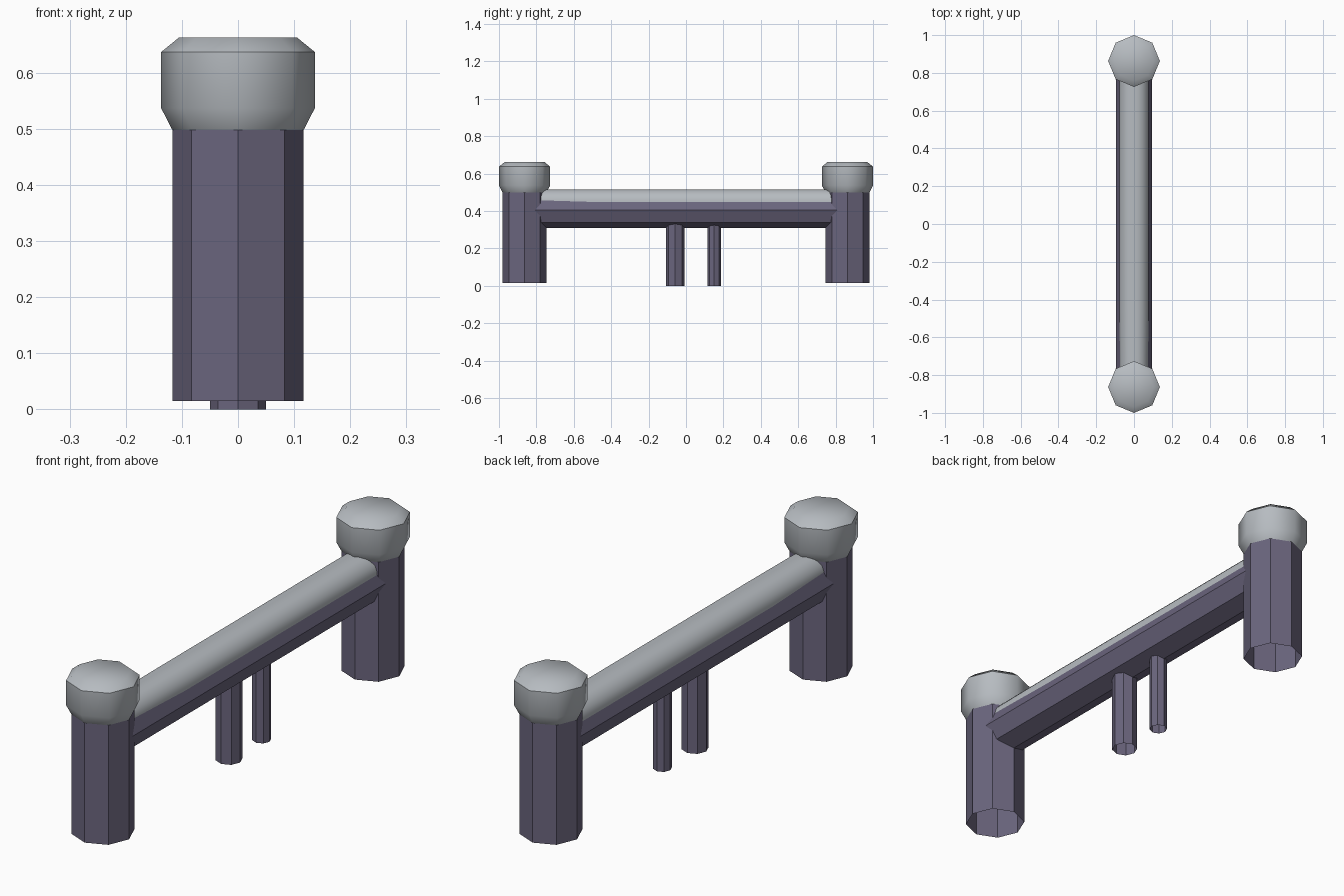
import bpy, math

if "Cube" in bpy.data.objects:
    bpy.data.objects.remove(bpy.data.objects["Cube"])

def material(name, rgb):
    m = bpy.data.materials.new(name)
    m.diffuse_color = (*rgb, 1)
    m.use_nodes = True
    m.node_tree.nodes["Principled BSDF"].inputs["Base Color"].default_value = m.diffuse_color
    return m

WOOD = material("dusky purple wood", (0.145, 0.130, 0.205))
SNOW = material("pale grey snow", (0.47, 0.50, 0.53))
POST_Y = 0.863

def make(name, verts, faces, mat, smooth=False):
    me = bpy.data.meshes.new(name)
    me.from_pydata(verts, [], faces)
    me.materials.append(mat)
    ob = bpy.data.objects.new(name, me)
    bpy.context.collection.objects.link(ob)
    if smooth:
        bpy.ops.object.select_all(action='DESELECT')
        ob.select_set(True)
        bpy.context.view_layer.objects.active = ob
        bpy.ops.object.shade_smooth_by_angle(angle=math.radians(48))
    return ob

def loft(name, rings, mat, smooth=False, cap_end=False):
    """Skin equal-length closed rings, ends left open unless capped."""
    n = len(rings[0])
    verts = [v for r in rings for v in r]
    faces = [(k*n + i, k*n + (i+1) % n, (k+1)*n + (i+1) % n, (k+1)*n + i)
             for k in range(len(rings) - 1) for i in range(n)]
    if cap_end:
        faces.append(tuple(range((len(rings) - 1) * n, len(rings) * n)))
    return make(name, verts, faces, mat, smooth)

def octagon(r):
    return [(r * math.cos(i * math.pi / 4), r * math.sin(i * math.pi / 4)) for i in range(8)]

def turned(name, y, profile, mat, **kw):
    """Upright octagonal part from (radius, height) pairs."""
    return loft(name, [[(a, y + b, z) for a, b in octagon(r)] for r, z in profile], mat, **kw)

# End posts with snow caps
for side, label in ((-1, "front"), (1, "back")):
    y = side * POST_Y
    turned(label + "_post", y, [(0.117, 0.015), (0.117, 0.51)], WOOD)
    turned(label + "_snow_cap", y,
           [(0.115, 0.495), (0.118, 0.50), (0.137, 0.537), (0.137, 0.637), (0.105, 0.663)],
           SNOW, smooth=True, cap_end=True)

# Small supports under the rail
turned("thick_support", -0.058, [(0.05, 0), (0.05, 0.34)], WOOD)
turned("thin_support", 0.151, [(0.035, 0), (0.035, 0.34)], WOOD)

# Octagonal rail; its ends sit inside the posts
loft("rail", [[(a, y, 0.405 + b) for a, b in octagon(0.095)] for y in (0.82, -0.82)], WOOD)

# Rounded snow strip lying on the rail, slightly narrower at the front end
half = [(0.078, 0.44), (0.077, 0.46), (0.070, 0.483), (0.045, 0.507), (0.02, 0.515)]
section = half + [(-x, z) for x, z in reversed(half)]
loft("rail_snow", [[(x * w, y, z) for x, z in section]
                   for y, w in ((0.79, 1.0), (-0.45, 1.0), (-0.79, 0.95))], SNOW, smooth=True)
